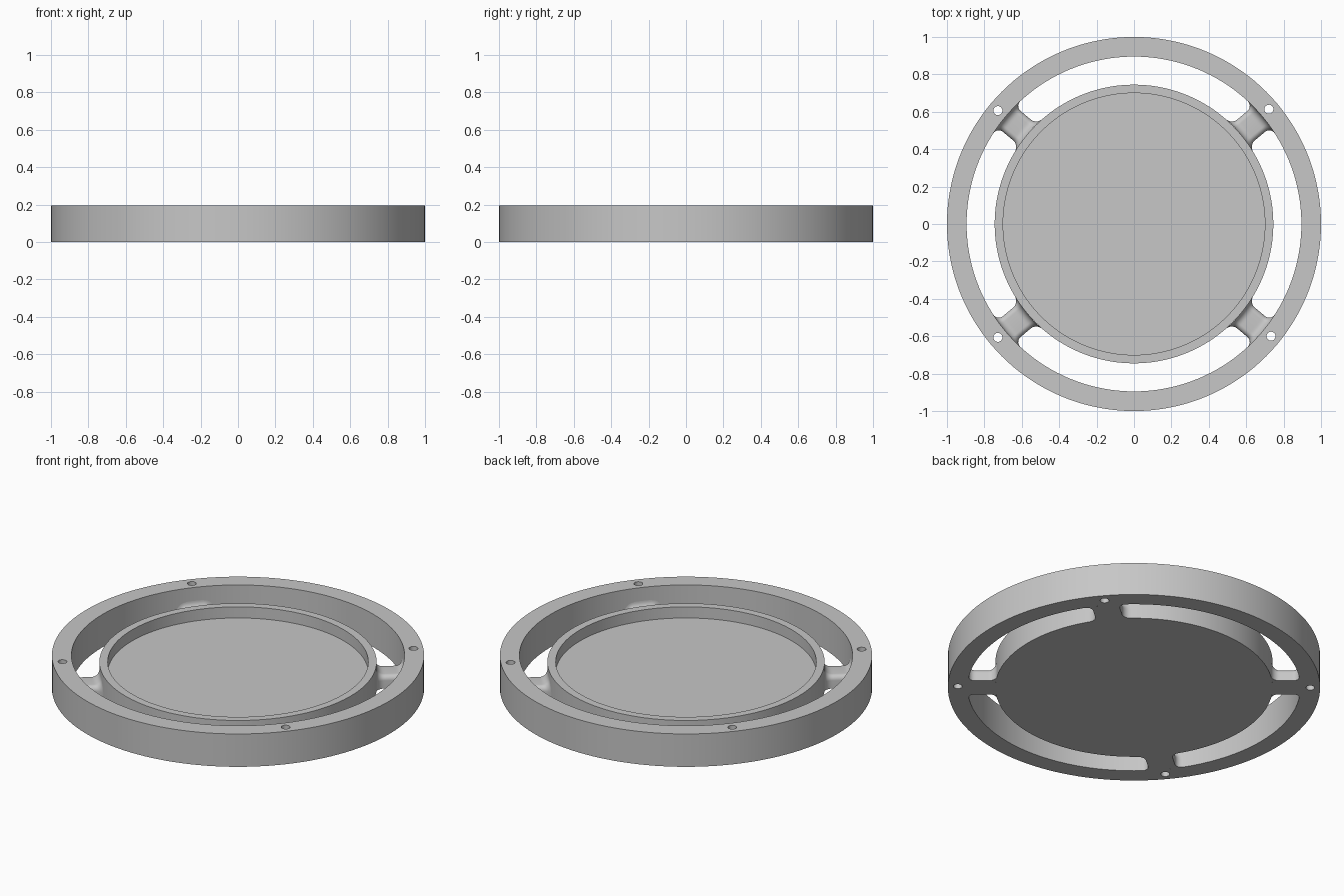
import bpy, bmesh
from math import sin, cos, pi, sqrt, radians
from mathutils import Matrix

cube = bpy.data.objects.get("Cube")
if cube:
    bpy.data.objects.remove(cube, do_unlink=True)

GREY = (0.57, 0.57, 0.57, 1)
mat = bpy.data.materials.new("light grey")
mat.use_nodes = True
mat.diffuse_color = GREY
mat.node_tree.nodes["Principled BSDF"].inputs["Base Color"].default_value = GREY

HEIGHT, RING_OUT, RING_IN = 0.195, 1.0, 0.895
DISH_OUT, DISH_IN, RIM, FLOOR = 0.745, 0.7, 0.156, 0.09
SPOKE_HALF, SPOKE_TOP, FILLET, ROUND = 0.073, 0.075, 0.04, 0.028


def finish(name, bm):
    bmesh.ops.remove_doubles(bm, verts=bm.verts, dist=1e-5)
    bmesh.ops.recalc_face_normals(bm, faces=bm.faces)
    mesh = bpy.data.meshes.new(name)
    bm.to_mesh(mesh)
    bm.free()
    mesh.materials.append(mat)
    ob = bpy.data.objects.new(name, mesh)
    bpy.context.collection.objects.link(ob)
    return ob


def activate(ob):
    bpy.ops.object.select_all(action='DESELECT')
    ob.select_set(True)
    bpy.context.view_layer.objects.active = ob


def smooth(ob):
    activate(ob)
    bpy.ops.object.shade_smooth_by_angle(angle=radians(35))


def lathe(name, profile, closed, steps=144):
    bm = bmesh.new()
    vs = [bm.verts.new((r, 0, z)) for r, z in profile]
    pairs = list(zip(vs, vs[1:])) + ([(vs[-1], vs[0])] if closed else [])
    edges = [bm.edges.new(p) for p in pairs]
    bmesh.ops.spin(bm, geom=vs + edges, cent=(0, 0, 0), axis=(0, 0, 1),
                   angle=2 * pi, steps=steps, use_merge=True)
    return finish(name, bm)


# Outer ring with four drilled screw holes
ring = lathe("outer_ring", [(RING_IN, 0), (RING_OUT, 0), (RING_OUT, HEIGHT), (RING_IN, HEIGHT)], True)
bm = bmesh.new()
for a in (40.4, 140.2, 219.8, -39.3):
    place = Matrix.Rotation(radians(a), 4, 'Z') @ Matrix.Translation((0.947, 0, HEIGHT / 2))
    bmesh.ops.create_cone(bm, cap_ends=True, segments=24, radius1=0.024, radius2=0.024,
                          depth=0.4, matrix=place)
drill = finish("hole_cutter", bm)
drill.hide_render = True
activate(ring)
mod = ring.modifiers.new("holes", 'BOOLEAN')
mod.operation, mod.solver, mod.object = 'DIFFERENCE', 'EXACT', drill
bpy.ops.object.modifier_apply(modifier=mod.name)
bpy.data.objects.remove(drill, do_unlink=True)
smooth(ring)

# Shallow central dish with a thin raised rim
smooth(lathe("dish", [(0, 0), (DISH_OUT, 0), (DISH_OUT, RIM), (DISH_IN, RIM),
                      (DISH_IN, FLOOR), (0, FLOOR)], False))


def spoke_section(grow):
    """Rounded-top cross-section, enlarged by the fillet amount."""
    half, top, c = SPOKE_HALF + grow, SPOKE_TOP + grow, ROUND + grow
    arc = [(half - c + c * cos(t * pi / 16), top - c + c * sin(t * pi / 16)) for t in range(9)]
    right = [(half, 0)] + arc
    left = [(-y, z) for y, z in reversed(right)]
    base = [(half * k / 4, 0) for k in range(-3, 4)]
    return right + [(0, top)] + left + base


# Spokes that flare with a fillet into both curved walls
STEPS = 24
for name, a in (("back_left", 40), ("back_right", 140), ("front_right", 220), ("front_left", -40)):
    bm = bmesh.new()
    rows = []
    for i in range(STEPS + 1):
        # steps bunch up near the walls, where the fillet is steepest
        r = DISH_OUT + (RING_IN - DISH_OUT) * (1 - cos(pi * i / STEPS)) / 2
        reach = max(0, FILLET - min(r - DISH_OUT, RING_IN - r))
        grow = FILLET - sqrt(max(0, FILLET ** 2 - reach ** 2))
        rows.append([bm.verts.new((sqrt(r * r - y * y), y, z)) for y, z in spoke_section(grow)])
    for p, q in zip(rows, rows[1:]):
        for k in range(len(p)):
            j = (k + 1) % len(p)
            bm.faces.new((p[k], p[j], q[j], q[k]))
    bmesh.ops.rotate(bm, verts=bm.verts, cent=(0, 0, 0), matrix=Matrix.Rotation(radians(a), 3, 'Z'))
    smooth(finish(name + "_spoke", bm))
